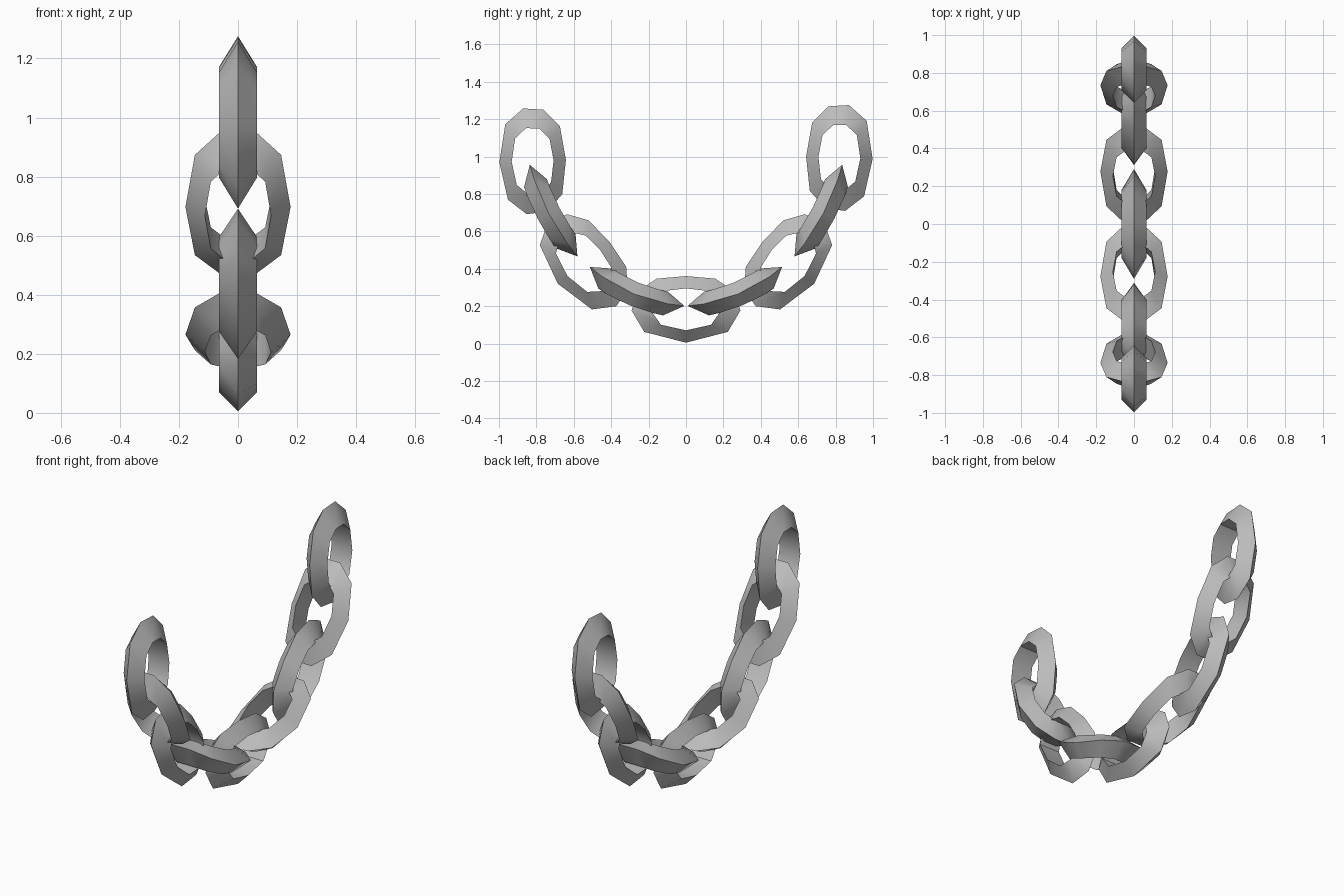
import bpy, bmesh
from math import sin, cos, radians

cube = bpy.data.objects.get("Cube")
if cube:
    bpy.data.objects.remove(cube, do_unlink=True)

steel = bpy.data.materials.new("grey_steel")
steel.use_nodes = True
steel.diffuse_color = (0.5, 0.5, 0.5, 1)
steel.node_tree.nodes["Principled BSDF"].inputs["Base Color"].default_value = (0.5, 0.5, 0.5, 1)

HALF_THICK = 0.065
INNER_SCALE = 0.63

# Ten-sided oval outline (along, across), from one quarter mirrored around
quarter = [(0.278, 0.055), (0.192, 0.146)]
upper = quarter + [(0.0, 0.178)] + [(-s, a) for s, a in reversed(quarter)]
outline = upper + [(s, -a) for s, a in reversed(upper)]


def make_link(name, y, z, angle, bend, edge_on):
    """Oval link with a triangular section, bent along the hanging curve."""
    ca, sa = cos(radians(angle)), sin(radians(angle))
    radius = 1 / bend

    def place(s, a, b):
        x, w = (a, b) if edge_on else (b, a)
        u = (radius - w) * sin(s * bend)
        v = radius - (radius - w) * cos(s * bend)
        return (x, y + u * ca - v * sa, z + u * sa + v * ca)

    bm = bmesh.new()
    rings = []
    for s, a in outline:
        si, ai = s * INNER_SCALE, a * INNER_SCALE
        section = [(s, a, 0), (si, ai, HALF_THICK), (si, ai, -HALF_THICK)]
        rings.append([bm.verts.new(place(*p)) for p in section])
    for i, ring in enumerate(rings):
        after = rings[(i + 1) % len(rings)]
        for j in range(3):
            k = (j + 1) % 3
            bm.faces.new((ring[j], ring[k], after[k], after[j]))
    bmesh.ops.recalc_face_normals(bm, faces=bm.faces)

    mesh = bpy.data.meshes.new(name)
    bm.to_mesh(mesh)
    bm.free()
    mesh.materials.append(steel)
    obj = bpy.data.objects.new(name, mesh)
    bpy.context.collection.objects.link(obj)
    bpy.ops.object.select_all(action='DESELECT')
    obj.select_set(True)
    bpy.context.view_layer.objects.active = obj
    bpy.ops.object.shade_smooth_by_angle(angle=radians(40))


# Lowest link, then pairs climbing both sides: y, z, tilt, bend
make_link("bottom_link", 0, 0.183, 0, 1.2, False)
climb = [
    ("lower_link", 0.278, 0.265, 22.4, 1.15),
    ("middle_link", 0.547, 0.432, 51, 1.1),
    ("upper_link", 0.735, 0.697, 62.5, 0.8),
    ("end_link", 0.82, 0.985, 88, 0.35),
]
for side, label in ((-1, "front"), (1, "back")):
    for n, (name, y, z, angle, bend) in enumerate(climb):
        lift = 0.009 * side if name == "end_link" else 0
        make_link(f"{label}_{name}", side * y, z + lift, side * angle, bend, n % 2 == 0)
